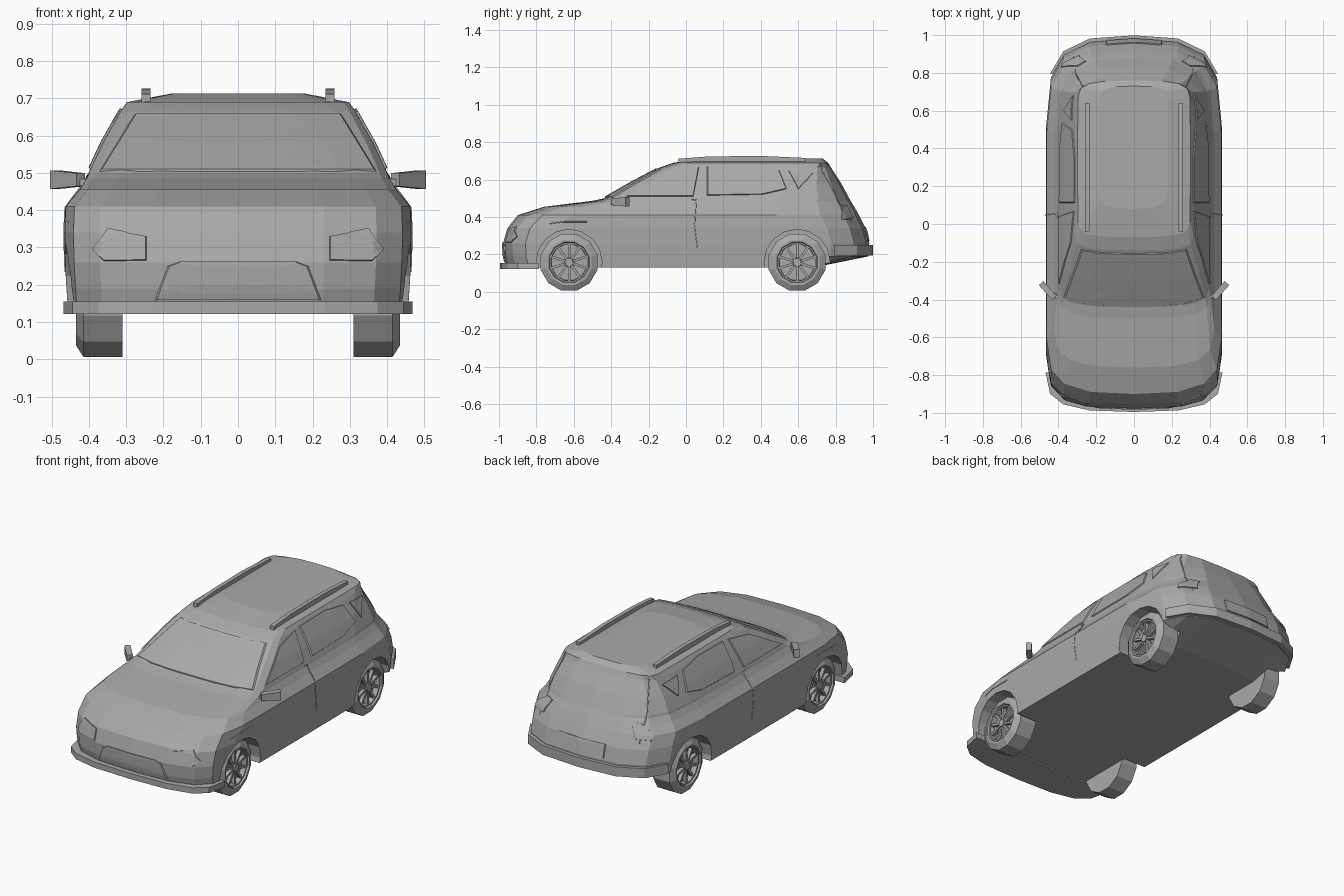
import bpy, bmesh, math
from mathutils import Vector, Matrix
from mathutils.bvhtree import BVHTree

if "Cube" in bpy.data.objects:
    bpy.data.objects.remove(bpy.data.objects["Cube"])

grey = bpy.data.materials.new("body grey")
grey.use_nodes = True
COLOUR = (0.4, 0.4, 0.4, 1)
grey.diffuse_color = COLOUR
grey.node_tree.nodes["Principled BSDF"].inputs["Base Color"].default_value = COLOUR


def finish(name, bm, recalc=True):
    if recalc:
        bmesh.ops.recalc_face_normals(bm, faces=bm.faces)
    mesh = bpy.data.meshes.new(name)
    bm.to_mesh(mesh)
    bm.free()
    mesh.materials.append(grey)
    obj = bpy.data.objects.new(name, mesh)
    bpy.context.collection.objects.link(obj)
    return obj


def loft(bm, rings, cap=True):
    loops = [[bm.verts.new(p) for p in ring] for ring in rings]
    n = len(loops[0])
    for a, b in zip(loops, loops[1:]):
        for i in range(n):
            bm.faces.new((a[i], a[(i + 1) % n], b[(i + 1) % n], b[i]))
    if cap:
        bm.faces.new(loops[0])
        bm.faces.new(loops[-1])


def add_box(bm, centre, size, turn=Matrix()):
    m = Matrix.Translation(centre) @ turn @ Matrix.Diagonal((*size, 1))
    bmesh.ops.create_cube(bm, size=1, matrix=m)


# Plan outline of a rounded car shape: one corner curve used front and rear
CORNER = ((0, 0), (0.5, 0.05), (0.8, 0.25), (0.95, 0.6), (1, 1.3))


def mirrored(half):
    return half + [(-x, y) for x, y in reversed(half) if abs(x) > 1e-6]


def outline(front, rear, width, front_round, rear_round):
    nose = [(x * width, front + y * front_round) for x, y in CORNER]
    tail = [(x * width, rear - y * rear_round) for x, y in reversed(CORNER)]
    a, b = nose[-1][1], tail[0][1]
    side = [(width * 1.003, a + (b - a) * t) for t in (0.25, 0.5, 0.75)]
    return mirrored(nose + side + tail)


# Body shell: height, front, rear, half width, front and rear rounding
LEVELS = (
    (0.13, -0.96, 0.68, 0.455, 0.2, 0.2),
    (0.19, -0.975, 0.975, 0.459, 0.2, 0.34),
    (0.26, -0.978, 0.98, 0.463, 0.2, 0.34),
    (0.34, -0.955, 0.96, 0.465, 0.2, 0.34),
    (0.41, -0.9, 0.925, 0.462, 0.22, 0.34),
    (0.455, -0.76, 0.9, 0.425, 0.16, 0.32),
    (0.487, -0.5, 0.88, 0.405, 0.1, 0.3),
    (0.5, -0.44, 0.873, 0.4, 0.08, 0.28),
    (0.58, -0.3, 0.83, 0.363, 0.07, 0.22),
    (0.665, -0.14, 0.775, 0.315, 0.06, 0.12),
    (0.69, -0.07, 0.76, 0.297, 0.06, 0.07),
    (0.713, 0.08, 0.73, 0.18, 0.08, 0.05),
)
bm = bmesh.new()
loft(bm, [[(x, y, z) for x, y in outline(*rest)] for z, *rest in LEVELS])
bmesh.ops.recalc_face_normals(bm, faces=bm.faces)
surface = BVHTree.FromBMesh(bm)
body = finish("body", bm)

# Wheel arches cut from the body
AXLES = (-0.625, 0.594)
WHEEL_Z = 0.158
bm = bmesh.new()
for y in AXLES:
    for s in (1, -1):
        m = Matrix.Translation((s * 0.457, y, WHEEL_Z)) @ Matrix.Rotation(math.pi / 2, 4, "Y")
        bmesh.ops.create_cone(bm, cap_ends=True, segments=16, radius1=0.176,
                              radius2=0.176, depth=0.29, matrix=m)
cutter = finish("arch_cutter", bm)
cutter.hide_render = True
cut = body.modifiers.new("arches", "BOOLEAN")
cut.operation = "DIFFERENCE"
cut.solver = "EXACT"
cut.object = cutter
bpy.context.view_layer.objects.active = body
bpy.ops.object.modifier_apply(modifier=cut.name)
bpy.data.objects.remove(cutter)

# Bumper lips
def lip(name, end, rounding, sign, count, low, high):
    half = [(x * 0.468, sign * (end - y * rounding)) for x, y in CORNER[:count]]
    ring = mirrored(half)
    b = bmesh.new()
    loft(b, [[(x, y, z) for x, y in ring] for z in (low, high)])
    finish(name, b)


lip("front_lip", 0.995, 0.16, -1, 5, 0.122, 0.155)
lip("rear_lip", 0.999, 0.34, 1, 4, 0.195, 0.25)


# Projection of flat drawings onto the body
DIRS = {"front": Vector((0, 1, 0)), "rear": Vector((0, -1, 0)),
        "left": Vector((-1, 0, 0)), "right": Vector((1, 0, 0))}


def project(view, u, v, lift):
    d = DIRS[view]
    start = (Vector((0, u, v)) if d.x else Vector((u, 0, v))) - d * 2
    hit, normal, _, _ = surface.ray_cast(start, d)
    if hit is None:
        hit, normal, _, _ = surface.find_nearest(start + d * 1.6)
    return hit + normal * lift


def split(points, steps, closed=True):
    ends = points[1:] + points[:1] if closed else points[1:]
    out = [(a[0] + (b[0] - a[0]) * k / steps, a[1] + (b[1] - a[1]) * k / steps)
           for a, b in zip(points, ends) for k in range(steps)]
    return out if closed else out + points[-1:]


def panel(name, view, corners):
    cu = sum(p[0] for p in corners) / len(corners)
    cv = sum(p[1] for p in corners) / len(corners)
    edge = split(corners, 7)
    rings = []
    for scale, lift in ((1, -0.002), (0.97, 0.006), (0.7, 0.006), (0.4, 0.006), (0.1, 0.006)):
        rings.append([project(view, cu + (u - cu) * scale, cv + (v - cv) * scale, lift)
                      for u, v in edge])
    b = bmesh.new()
    loft(b, rings, cap=False)
    b.verts.ensure_lookup_table()
    b.faces.new(b.verts[-len(edge):])
    b.normal_update()
    for f in b.faces:
        if f.normal.dot(DIRS[view]) > 0:
            f.normal_flip()
    finish(name, b, recalc=False)


def seam(name, view, points):
    curve = bpy.data.curves.new(name, "CURVE")
    curve.dimensions = "3D"
    curve.bevel_depth = 0.003
    curve.bevel_resolution = 0
    path = [project(view, u, v, 0) for u, v in split(points, 5, closed=False)]
    line = curve.splines.new("POLY")
    line.points.add(len(path) - 1)
    for p, co in zip(line.points, path):
        p.co = (*co, 1)
    curve.materials.append(grey)
    bpy.context.collection.objects.link(bpy.data.objects.new(name, curve))


# Windscreen, grille and number plate panels
panel("windscreen", "front", [(-0.375, 0.503), (0.375, 0.503), (0.28, 0.657), (-0.28, 0.657)])
panel("grille", "front", mirrored([(0.155, 0.263), (0.19, 0.25), (0.225, 0.155)]) and
      [(0.155, 0.263), (0.19, 0.25), (0.225, 0.158), (-0.225, 0.158), (-0.19, 0.25), (-0.155, 0.263)])
panel("rear_plate", "rear", [(-0.15, 0.27), (0.15, 0.27), (0.15, 0.345), (-0.15, 0.345)])

# Side glass, lamps and door lines
for s, view in ((1, "left"), (-1, "right")):
    panel(view + "_headlight", "front", [(s * x, z) for x, z in
          ((0.245, 0.33), (0.245, 0.265), (0.36, 0.263), (0.39, 0.295), (0.35, 0.35))])
    panel(view + "_tail_lamp", view, [(0.835, 0.465), (0.86, 0.46), (0.89, 0.39), (0.83, 0.385)])
    panel(view + "_front_window", view, [(-0.32, 0.51), (-0.1, 0.635), (0.07, 0.665), (0.04, 0.51)])
    panel(view + "_rear_window", view, [(0.11, 0.515), (0.11, 0.67), (0.35, 0.672),
                                        (0.5, 0.65), (0.54, 0.55), (0.41, 0.52)])
    panel(view + "_quarter_window", view, [(0.55, 0.645), (0.68, 0.635), (0.6, 0.55)])
    seam(view + "_door_line", view, [(0.03, 0.495), (0.055, 0.49), (0.045, 0.35), (0.06, 0.235)])
    seam(view + "_fender_line", view, [(-0.73, 0.365), (-0.65, 0.375), (-0.53, 0.375)])
    seam(view + "_tailgate_line", "rear", [(s * 0.27, 0.68), (s * 0.31, 0.52), (s * 0.32, 0.37)])

# Door mirrors
for s, side in ((1, "left"), (-1, "right")):
    bm = bmesh.new()
    turn = Matrix.Rotation(s * math.radians(48), 4, "Z")
    add_box(bm, (s * 0.457, -0.352, 0.482), (0.105, 0.032, 0.05), turn)
    for v in bm.verts:
        if abs(v.co.x) < 0.457:
            v.co.z = 0.482 + (v.co.z - 0.482) * 0.7
    add_box(bm, (s * 0.41, -0.38, 0.475), (0.05, 0.025, 0.018))
    finish(side + "_mirror", bm)

# Roof rails
for s, side in ((1, "left"), (-1, "right")):
    bm = bmesh.new()
    loft(bm, [[(s * (0.247 + dx), y, z + dz) for dx, dz in
               ((-0.012, -0.04), (0.012, -0.04), (0.012, 0), (-0.012, 0))]
              for y, z in ((-0.04, 0.712), (0.12, 0.724), (0.4, 0.727), (0.64, 0.716))])
    finish(side + "_roof_rail", bm)

# Wheels: faceted tyre with a dished face, spokes and hub
TYRE = ((0, 0.157), (0.105, 0.157), (0.125, 0.125), (0.125, 0.112), (0.115, 0.108),
        (0.115, 0.1), (0.085, 0.098))
for y, end in zip(AXLES, ("front", "rear")):
    for s, side in ((1, "left"), (-1, "right")):
        bm = bmesh.new()
        loft(bm, [[(x, r * math.cos(a), r * math.sin(a)) for a in
                   (math.tau * (k + 0.5) / 12 for k in range(12))] for x, r in TYRE])
        for k in range(10):
            turn = Matrix.Rotation(math.tau * k / 10, 4, "X")
            add_box(bm, turn @ Vector((0.1, 0, 0.06)), (0.02, 0.013, 0.09), turn)
        bmesh.ops.create_cone(bm, cap_ends=True, segments=10, radius1=0.028, radius2=0.022, depth=0.035,
                              matrix=Matrix.Translation((0.1, 0, 0)) @ Matrix.Rotation(math.pi / 2, 4, "Y"))
        bmesh.ops.transform(bm, matrix=Matrix.Translation((s * 0.31, y, WHEEL_Z)) @
                            Matrix.Diagonal((s, 1, 1, 1)), verts=bm.verts)
        finish(end + "_" + side + "_wheel", bm)
